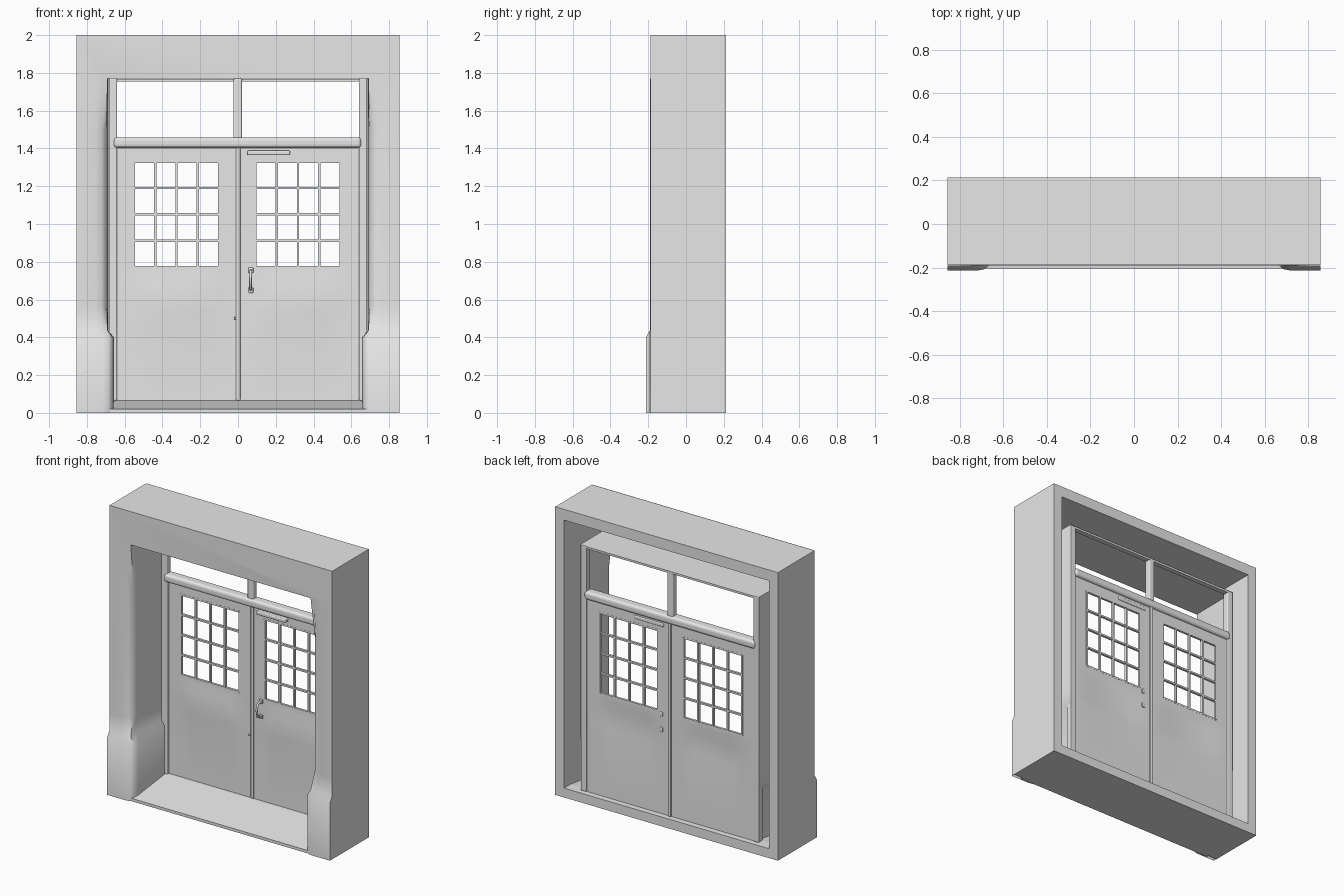
import bpy, bmesh, math
from mathutils import Vector

old = bpy.data.objects.get("Cube")
if old:
    bpy.data.objects.remove(old, do_unlink=True)

paint = bpy.data.materials.new("plain_grey")
paint.use_nodes = True
GREY = (0.8, 0.8, 0.8, 1)
paint.diffuse_color = GREY
paint.node_tree.nodes["Principled BSDF"].inputs["Base Color"].default_value = GREY


def finish(name, bm, smooth=False, bevel=0):
    mesh = bpy.data.meshes.new(name)
    bm.to_mesh(mesh)
    bm.free()
    mesh.materials.append(paint)
    ob = bpy.data.objects.new(name, mesh)
    bpy.context.collection.objects.link(ob)
    if bevel:
        mod = ob.modifiers.new("round", 'BEVEL')
        mod.width = bevel
        mod.segments = 3
    if smooth:
        bpy.ops.object.select_all(action='DESELECT')
        ob.select_set(True)
        bpy.context.view_layer.objects.active = ob
        bpy.ops.object.shade_smooth_by_angle(angle=math.radians(42))
    return ob


def add_box(bm, x, y, z):
    """Box from (low, high) pairs."""
    verts = bmesh.ops.create_cube(bm, size=1)["verts"]
    for v in verts:
        v.co = Vector([(a + b) / 2 + c * (b - a) for (a, b), c in zip((x, y, z), v.co)])


def box(name, x, y, z, bevel=0):
    bm = bmesh.new()
    add_box(bm, x, y, z)
    return finish(name, bm, bevel=bevel)


def extrude(bm, vec):
    """Turn the sheet in bm into a closed solid."""
    ext = bmesh.ops.extrude_face_region(bm, geom=bm.faces[:], use_keep_orig=True)
    bmesh.ops.translate(bm, vec=vec,
                        verts=[g for g in ext["geom"] if isinstance(g, bmesh.types.BMVert)])
    bmesh.ops.recalc_face_normals(bm, faces=bm.faces)


W, BACK, FRONT = 0.855, 0.213, -0.19
DOOR_Y = 0.158          # front of the door leaves
HEAD = 1.77             # top of the opening
REAR = 0.18             # back edge of the reveal
SIDES = ((-1, "right"), (1, "left"))

# Outer casing, open at the back
for s, side in SIDES:
    box(side + "_casing_wall", sorted((s * 0.787, s * W)), (FRONT + 0.002, BACK), (0, 2))
box("casing_top", (-0.787, 0.787), (FRONT + 0.002, BACK), (1.925, 2))

# Floor with a sill sloping to the front
bm = bmesh.new()
profile = [(-0.203, 0), (-0.203, 0.02), (0.14, 0.065), (BACK, 0.065), (BACK, 0)]
bm.faces.new([bm.verts.new((-0.787, y, z)) for y, z in profile])
extrude(bm, (2 * 0.787, 0, 0))
finish("sill", bm)

# Stone surround: one sheet of jambs on plinths, lintel and soffit
crisp = [(W, FRONT), (W, FRONT), (0.75, FRONT), (0.715, FRONT), (0.69, FRONT),
         (0.688, -0.13), (0.686, REAR)]
worn = [(W, FRONT), (W, FRONT), (0.755, FRONT), (0.722, -0.178), (0.698, -0.155),
        (0.69, -0.12), (0.686, REAR)]
plinth = [(W, FRONT), (W, -0.213), (0.715, -0.213), (0.685, -0.207), (0.667, -0.192),
          (0.66, -0.15), (0.657, REAR)]
levels = [(plinth, 0), (plinth, 0.4), (crisp, 0.437), (worn, 0.56), (worn, 1.5), (crisp, HEAD)]
bm = bmesh.new()
tops = []
for s, side in SIDES:
    rows = [[bm.verts.new((s * x, y, z)) for x, y in ring] for ring, z in levels]
    for a, b in zip(rows, rows[1:]):
        for i in range(len(a) - 1):
            quad = [a[i], a[i + 1], b[i + 1], b[i]]
            bm.faces.new(quad if s < 0 else quad[::-1])
    tops.append(rows[-1])
right, left = tops
crown = [bm.verts.new((x, FRONT, 2)) for x in (W, -W)]
bm.faces.new(right[1:5] + left[4:0:-1] + crown)
bm.faces.new(right[4:] + left[:3:-1])
bmesh.ops.remove_doubles(bm, verts=bm.verts, dist=0.0001)
finish("stone_surround", bm, smooth=True)

# Wooden frame
for s, side in SIDES:
    box(side + "_frame_post", sorted((s * 0.641, s * 0.684)), (0.135, 0.18), (0.065, HEAD), 0.006)
box("transom_bar", (-0.658, 0.652), (0.12, 0.192), (1.403, 1.459), 0.018)
box("transom_mullion", (-0.024, 0.021), (0.135, 0.18), (1.45, HEAD), 0.008)
box("frame_head", (-0.645, 0.645), (0.145, 0.18), (1.754, HEAD - 0.002))

# Door leaves with a window gap and a softly raised middle panel
xs = [0.004, 0.097, 0.17, 0.47, 0.547, 0.645]
zs = [0.065, 0.45, 0.54, 0.68, 0.74, 0.772, 1.33, 1.405]
SHIFT = -0.004          # the windows sit slightly off centre
for s, side in SIDES:
    bm = bmesh.new()
    grid = [[bm.verts.new((s * x + SHIFT,
                           DOOR_Y - (0.01 if 0.1 < x < 0.5 and 0.5 < z < 0.7 else 0), z))
             for x in xs] for z in zs]
    for r in range(len(zs) - 1):
        for c in range(len(xs) - 1):
            if zs[r] == 0.772 and 0.09 < xs[c] < 0.54:
                continue
            bm.faces.new((grid[r][c], grid[r][c + 1], grid[r + 1][c + 1], grid[r + 1][c]))
    extrude(bm, (0, 0.014, 0))
    finish(side + "_door_leaf", bm, smooth=True)

    # Glazing bars
    bm = bmesh.new()
    for i in range(5):
        x = s * (0.097 + 0.45 * i / 4) + SHIFT
        z = 0.772 + 0.558 * i / 4
        add_box(bm, (x - 0.006, x + 0.006), (0.156, 0.174), (0.772, 1.33))
        add_box(bm, sorted((s * 0.097 + SHIFT, s * 0.547 + SHIFT)), (0.157, 0.173),
                (z - 0.006, z + 0.006))
    finish(side + "_glazing_bars", bm)

# Meeting strip, closer and lock cover
box("meeting_strip", (-0.01, 0.012), (0.15, 0.184), (0.065, 1.405), 0.005)
box("door_closer", (0.05, 0.275), (0.125, 0.178), (1.364, 1.388), 0.006)
box("lock_cover", (-0.022, -0.01), (0.146, 0.16), (0.495, 0.507), 0.002)

# Pull handle with its two roses
curve = bpy.data.curves.new("pull_handle", 'CURVE')
curve.dimensions = '3D'
curve.bevel_depth = 0.007
curve.use_fill_caps = True
path = [(0.068, 0.16, 0.755), (0.068, 0.12, 0.75), (0.066, 0.11, 0.71),
        (0.066, 0.12, 0.66), (0.068, 0.16, 0.65)]
spline = curve.splines.new('POLY')
spline.points.add(len(path) - 1)
for p, co in zip(spline.points, path):
    p.co = (*co, 1)
curve.materials.append(paint)
bpy.context.collection.objects.link(bpy.data.objects.new("pull_handle", curve))
for z, name in ((0.755, "upper"), (0.65, "lower")):
    box(name + "_handle_rose", (0.055, 0.081), (0.148, 0.178), (z - 0.015, z + 0.015), 0.005)
